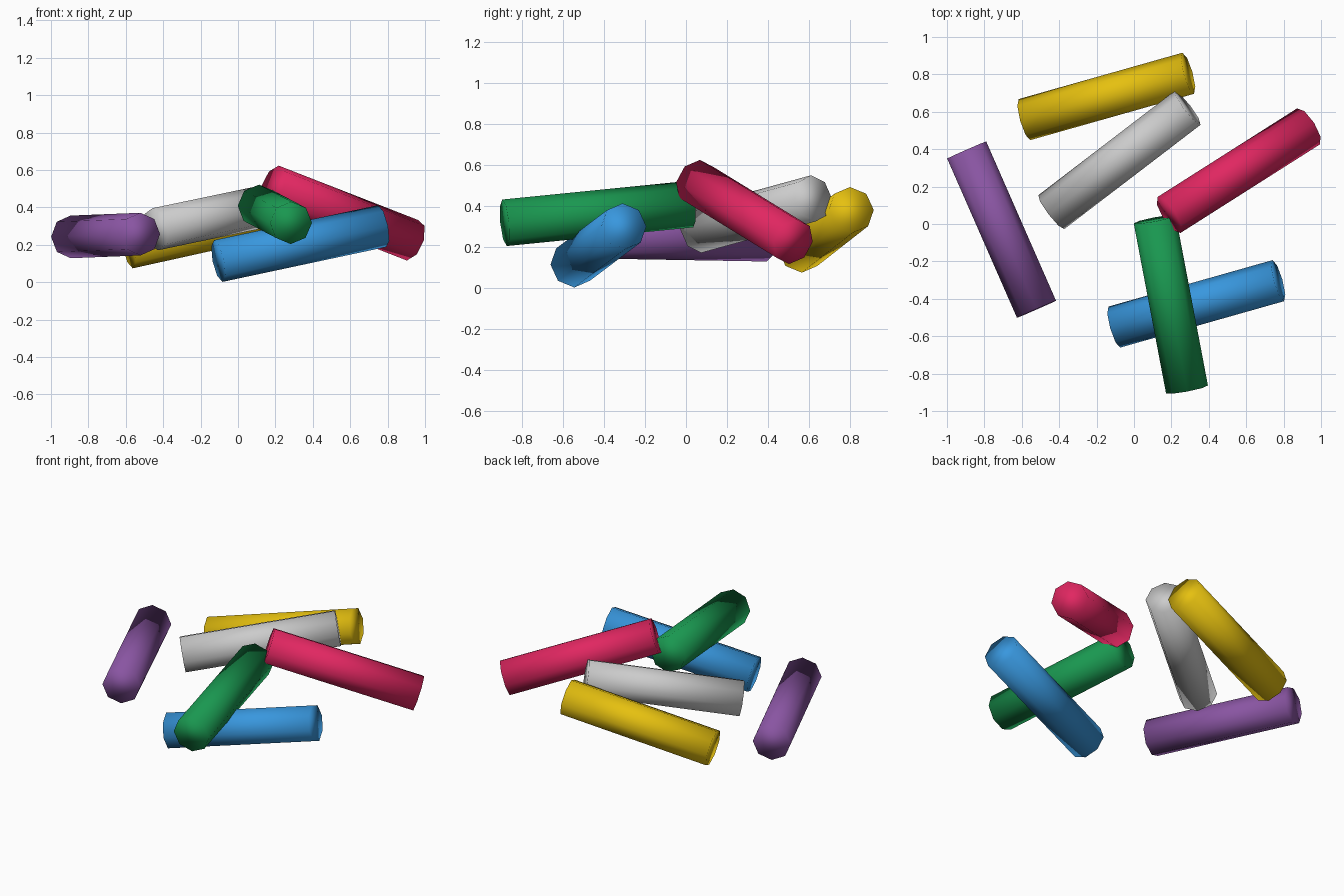
import bpy
from mathutils import Vector

if "Cube" in bpy.data.objects:
    bpy.data.objects.remove(bpy.data.objects["Cube"])

RADIUS, LENGTH = 0.114, 0.93


def rod(name, centre, direction, colour=None):
    bpy.ops.mesh.primitive_cylinder_add(vertices=8, radius=RADIUS, depth=LENGTH, location=centre)
    ob = bpy.context.object
    ob.name = name
    ob.rotation_mode = 'QUATERNION'
    ob.rotation_quaternion = Vector(direction).to_track_quat('Z', 'Y')
    # soft shading runs over the eight sides and the caps
    bpy.ops.object.shade_smooth()
    if colour:
        mat = bpy.data.materials.new(name + "_paint")
        mat.diffuse_color = (*colour, 1)
        mat.use_nodes = True
        mat.node_tree.nodes["Principled BSDF"].inputs["Base Color"].default_value = mat.diffuse_color
        ob.data.materials.append(mat)
    return ob


# Six loose sticks: centre, axis, colour
rod("purple_stick", (-0.708, -0.03, 0.25), (0.375, -0.855, 0.015), (0.25, 0.09, 0.36))
rod("blue_stick", (0.333, -0.427, 0.207), (1, 0.283, 0.213), (0.04, 0.31, 0.73))
rod("yellow_stick", (-0.148, 0.682, 0.283), (1, 0.283, 0.222), (0.79, 0.53, 0.005))
rod("grey_stick", (-0.078, 0.342, 0.36), (1, 0.765, 0.21))
rod("pink_stick", (0.56, 0.285, 0.37), (1, 0.635, -0.39), (0.75, 0.02, 0.12))
rod("green_stick", (0.197, -0.43, 0.363), (-0.19, 1, 0.1), (0.01, 0.31, 0.08))
